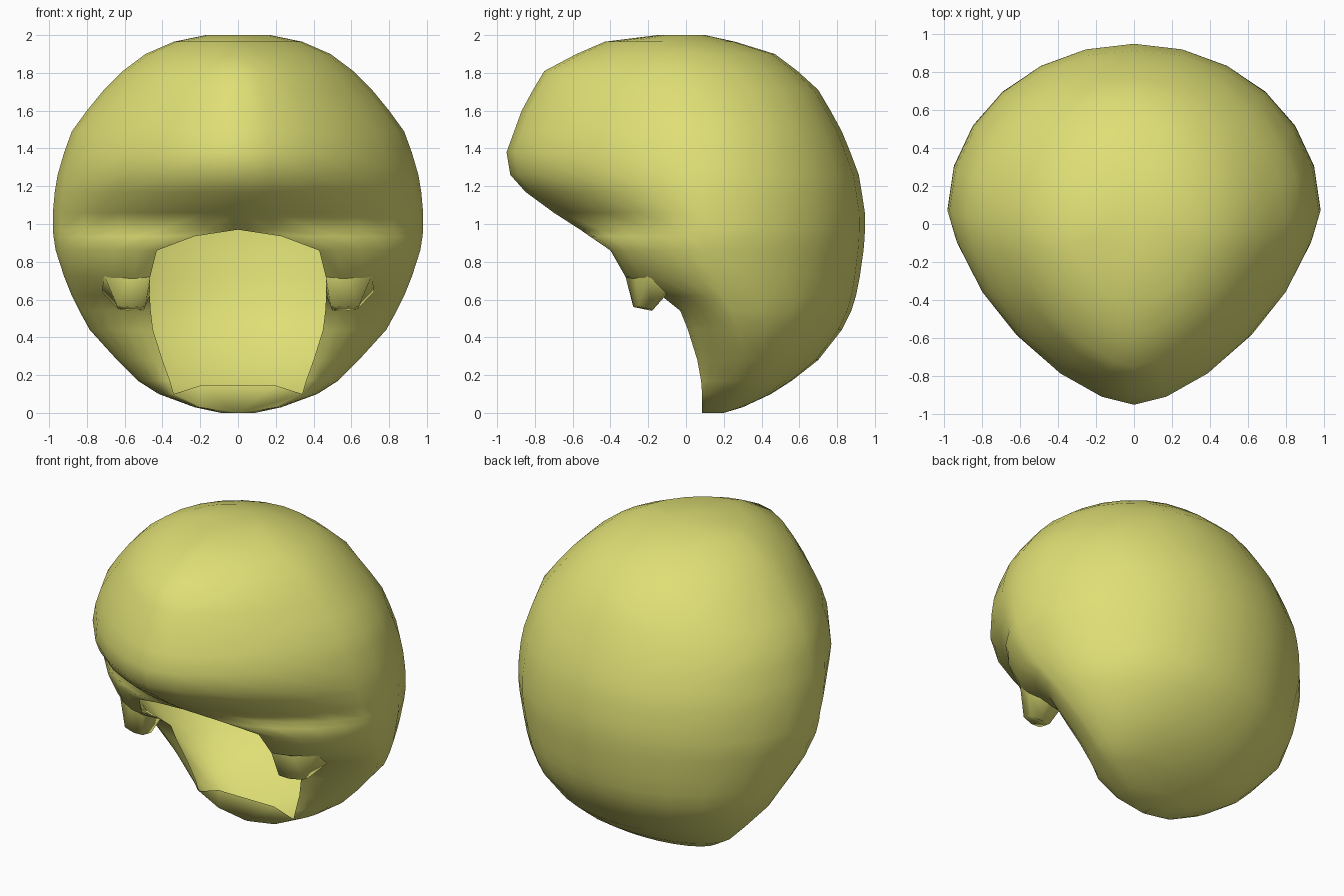
import bpy, bmesh, math

if "Cube" in bpy.data.objects:
    bpy.data.objects.remove(bpy.data.objects["Cube"])

mat = bpy.data.materials.new("straw_yellow")
mat.diffuse_color = (0.74, 0.74, 0.18, 1)
mat.use_nodes = True
mat.node_tree.nodes["Principled BSDF"].inputs["Base Color"].default_value = mat.diffuse_color


def finish(name, bm):
    """Turn a right-hand half into a mirrored, smooth object."""
    bmesh.ops.remove_doubles(bm, verts=bm.verts, dist=0.002)
    bmesh.ops.recalc_face_normals(bm, faces=bm.faces)
    for f in bm.faces:
        f.smooth = True
    me = bpy.data.meshes.new(name)
    bm.to_mesh(me)
    bm.free()
    me.materials.append(mat)
    ob = bpy.data.objects.new(name, me)
    bpy.context.collection.objects.link(ob)
    m = ob.modifiers.new("mirror", 'MIRROR')
    m.use_clip = True
    m.merge_threshold = 0.001
    return ob


def half_ring(z, xf, yf, w, yw, yb, n=6):
    """Front (or opening edge) -> widest point -> back, at one height."""
    p = 2 / 1.6
    pts = []
    for i in range(n + 1):
        t = math.pi / 2 * i / n
        pts.append((xf + (w - xf) * math.sin(t) ** p,
                    yw + (yf - yw) * max(0, math.cos(t)) ** p, z))
    for i in range(1, n + 1):
        t = math.pi / 2 * i / n
        x = w * math.cos(t) if i < n else 0
        pts.append((x, yw + (yb - yw) * math.sin(t), z))
    return pts


# Slices of the hair: height, edge x, edge y, half width, y of widest, back y
SLICES = [
    (2.00, 0, -.15, .17, -.02, .10),
    (1.965, 0, -.43, .34, -.06, .26),
    (1.90, 0, -.58, .49, -.04, .47),
    (1.81, 0, -.75, .61, -.02, .59),
    (1.71, 0, -.81, .71, 0, .70),
    (1.60, 0, -.87, .80, .02, .765),
    (1.49, 0, -.91, .88, .04, .825),
    (1.38, 0, -.95, .92, .05, .87),
    (1.26, 0, -.93, .955, .06, .915),
    (1.17, 0, -.85, .97, .07, .93),
    (1.06, 0, -.70, .98, .07, .947),
    (.97, 0, -.56, .98, .08, .947),
    (.935, .23, -.51, .977, .09, .946),
    (.86, .43, -.40, .965, .10, .94),
    (.72, .465, -.32, .92, .15, .92),
    (.62, .467, -.13, .88, .20, .90),
    (.54, .462, -.03, .84, .24, .875),
    (.44, .45, .01, .785, .28, .825),
    (.28, .40, .06, .64, .31, .70),
    (.17, .36, .08, .53, .31, .56),
    (.10, .34, .085, .42, .28, .45),
    (.03, .20, .085, .23, .20, .30),
    (0, 0, .085, .09, .14, .20),
]

# Hair shell with the face opening
bm = bmesh.new()
rings = [[bm.verts.new(c) for c in half_ring(*s)] for s in SLICES]
for a, b in zip(rings, rings[1:]):
    for i in range(len(a) - 1):
        bm.faces.new((a[i], a[i + 1], b[i + 1], b[i]))
bm.faces.new(rings[0])
bm.faces.new(rings[-1])
# Lip under the opening
lip = [(0, .145), (.2, .145), (.34, .10), (.2, .03), (0, 0)]
bm.faces.new([bm.verts.new((x, .085, z)) for x, z in lip])
finish("hair_shell", bm)

# Sideburns: short tapered tabs in front of the ears
bm = bmesh.new()
top = [(.465, -.32, .72), (.58, -.27, .73), (.71, -.20, .73),
       (.72, -.11, .64), (.58, -.10, .63), (.467, -.13, .62)]
tip = [(.49, -.28, .565), (.56, -.275, .56), (.64, -.25, .565),
       (.635, -.19, .55), (.57, -.18, .54), (.50, -.18, .54)]
va = [bm.verts.new(c) for c in top]
vb = [bm.verts.new(c) for c in tip]
for i in range(6):
    j = (i + 1) % 6
    bm.faces.new((va[i], va[j], vb[j], vb[i]))
bm.faces.new(vb)
finish("sideburns", bm)
